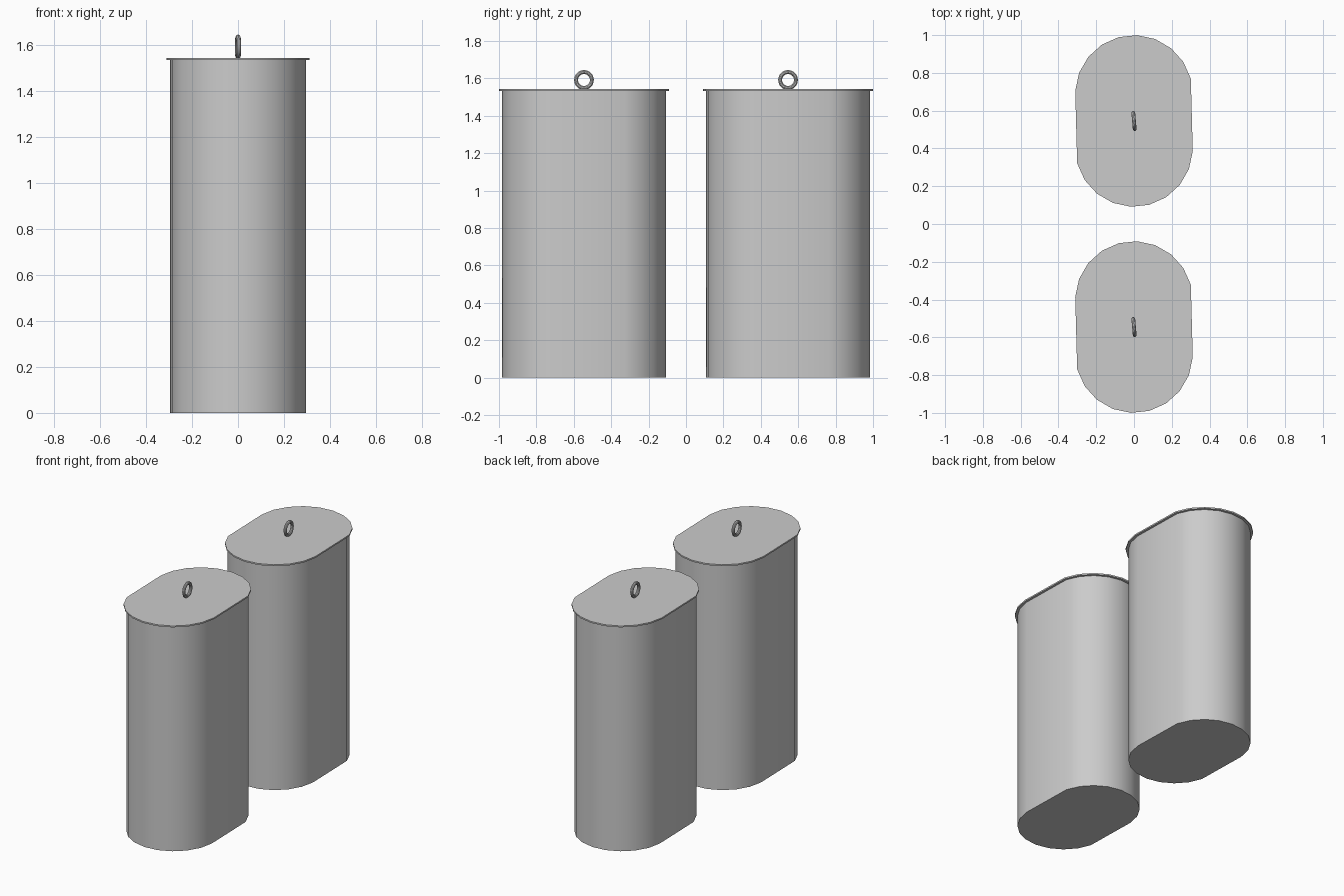
import bpy
import bmesh
from math import radians, cos, sin, pi

cube = bpy.data.objects.get("Cube")
if cube:
    bpy.data.objects.remove(cube, do_unlink=True)

# One plain grey metal for everything
metal = bpy.data.materials.new("grey metal")
metal.use_nodes = True
GREY = (0.6, 0.6, 0.6, 1)
metal.diffuse_color = GREY
bsdf = next(n for n in metal.node_tree.nodes if n.type == 'BSDF_PRINCIPLED')
bsdf.inputs["Base Color"].default_value = GREY

SIDES = 20            # facets around the two rounded ends together
FIRST_ANGLE = 15      # slight turn of the facets
HALF_STRAIGHT = 0.143 # half the length of the straight sides
BODY_TOP = 1.533
LID_TOP = 1.543


def finish(obj):
    obj.data.materials.append(metal)
    bpy.ops.object.select_all(action='DESELECT')
    obj.select_set(True)
    bpy.context.view_layer.objects.active = obj
    bpy.ops.object.shade_smooth_by_angle(angle=radians(30))


def oblong(name, radius, y, bottom, top):
    """Prism with a stadium-shaped outline, closed at both ends."""
    bm = bmesh.new()
    ring = []
    for i in range(SIDES):
        a = radians(FIRST_ANGLE) + 2 * pi * i / SIDES
        shift = HALF_STRAIGHT if i < SIDES // 2 else -HALF_STRAIGHT
        ring.append(bm.verts.new((radius * cos(a), shift + radius * sin(a), bottom)))
    base = bm.faces.new(ring)
    up = bmesh.ops.extrude_face_region(bm, geom=[base], use_keep_orig=True)
    moved = [v for v in up["geom"] if isinstance(v, bmesh.types.BMVert)]
    bmesh.ops.translate(bm, verts=moved, vec=(0, 0, top - bottom))
    bmesh.ops.recalc_face_normals(bm, faces=bm.faces)
    mesh = bpy.data.meshes.new(name)
    bm.to_mesh(mesh)
    bm.free()
    obj = bpy.data.objects.new(name, mesh)
    obj.location.y = y
    bpy.context.collection.objects.link(obj)
    finish(obj)


# Front and back canisters, each with a body, overhanging lid and pull ring
for label, y in (("front", -0.5455), ("back", 0.5455)):
    oblong(label + "_body", 0.295, y, 0, BODY_TOP)
    oblong(label + "_lid", 0.3115, y, BODY_TOP, LID_TOP)
    bpy.ops.mesh.primitive_torus_add(
        major_radius=0.0425, minor_radius=0.0105,
        major_segments=24, minor_segments=10,
        location=(0, y, 1.591), rotation=(0, pi / 2, radians(5)))
    pull_ring = bpy.context.object
    pull_ring.name = label + "_pull_ring"
    finish(pull_ring)
